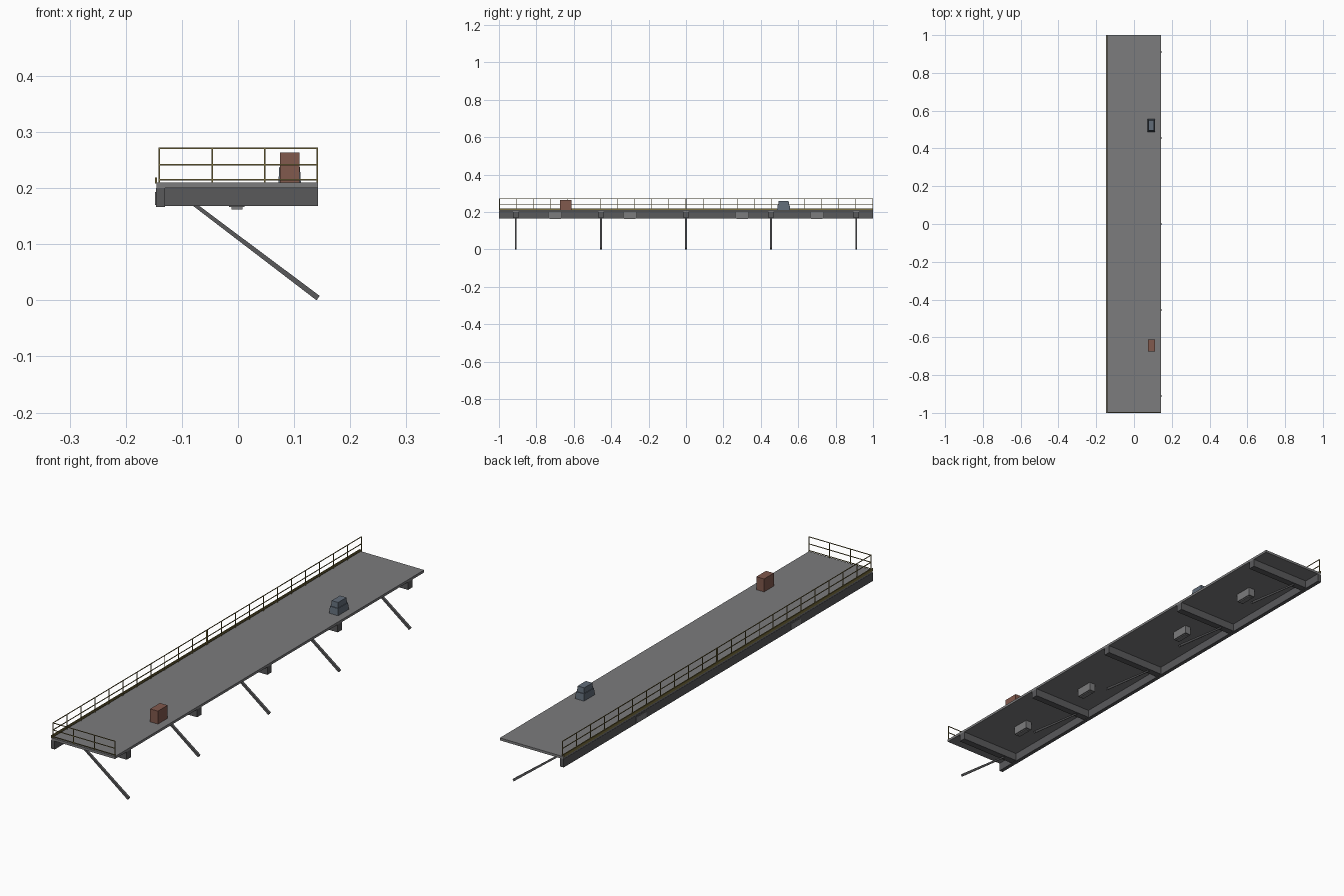
import bpy, bmesh, math
from mathutils import Vector

if "Cube" in bpy.data.objects:
    bpy.data.objects.remove(bpy.data.objects["Cube"])


def material(name, rgb):
    m = bpy.data.materials.new(name)
    m.diffuse_color = (*rgb, 1)
    m.use_nodes = True
    m.node_tree.nodes["Principled BSDF"].inputs["Base Color"].default_value = m.diffuse_color
    return m


DARK = material("dark_steel", (0.10, 0.10, 0.105))
GREY = material("deck_grey", (0.20, 0.20, 0.205))
YELLOW = material("rail_yellow", (0.20, 0.16, 0.05))
BROWN = material("rust_brown", (0.22, 0.10, 0.075))
BLUE = material("blue_grey", (0.12, 0.15, 0.19))


def make(name, bm, mat):
    me = bpy.data.meshes.new(name)
    bm.to_mesh(me)
    bm.free()
    ob = bpy.data.objects.new(name, me)
    bpy.context.collection.objects.link(ob)
    if mat:
        me.materials.append(mat)
    return ob


def add_box(bm, x, y, z, taper=1.0):
    """Box from (min, max) ranges; taper scales the top face."""
    mid = Vector(((x[0] + x[1]) / 2, (y[0] + y[1]) / 2, (z[0] + z[1]) / 2))
    size = (x[1] - x[0], y[1] - y[0], z[1] - z[0])
    for v in bmesh.ops.create_cube(bm, size=1)["verts"]:
        k = taper if v.co.z > 0 else 1
        v.co = Vector((v.co.x * size[0] * k, v.co.y * size[1] * k, v.co.z * size[2])) + mid


def box(name, x, y, z, mat=None, taper=1.0):
    bm = bmesh.new()
    add_box(bm, x, y, z, taper)
    return make(name, bm, mat)


# Deck slab and the long edge girder
box("deck", (-0.145, 0.143), (-1, 1), (0.20, 0.21), GREY)
box("edge_girder", (-0.146, -0.130), (-1, 1), (0.166, 0.20), DARK)

# Cross beams with a diagonal strut under each
for i in range(5):
    y = -0.91 + 0.455 * i
    box("cross_beam", (-0.131, 0.143), (y - 0.014, y + 0.014), (0.168, 0.20), DARK)
    bm = bmesh.new()
    profile = [(-0.081, 0.169), (-0.070, 0.169), (0.1455, 0.008), (0.140, 0.0)]
    face = bm.faces.new([bm.verts.new((px, y - 0.005, pz)) for px, pz in profile])
    new = bmesh.ops.extrude_face_region(bm, geom=[face])["geom"]
    bmesh.ops.translate(bm, vec=(0, 0.01, 0),
                        verts=[g for g in new if isinstance(g, bmesh.types.BMVert)])
    bmesh.ops.recalc_face_normals(bm, faces=bm.faces)
    make("diagonal_strut", bm, DARK)

# Under-deck lamps: housing and smaller lens
for y in (-0.7, -0.3, 0.3, 0.7):
    box("lamp_housing", (-0.016, 0.012), (y - 0.037, y + 0.037), (0.166, 0.20), GREY)
    box("lamp_lens", (-0.012, 0.008), (y - 0.031, y + 0.031), (0.162, 0.166), GREY)

# Panels on the outer girder face
for y in (-0.5, 0.5):
    box("girder_panel", (-0.148, -0.146), (y - 0.033, y + 0.033), (0.170, 0.193), GREY)

# Kick plate along the long edge
box("kick_plate", (-0.1475, -0.1445), (-1, 1), (0.208, 0.219), YELLOW)

# Long guard rail: posts and rails, in two sections
R = 0.0013
bm = bmesh.new()
for side in (-1, 1):
    for i in range(12):
        y = side * (0.0025 + i * (0.9975 - R - 0.001) / 11)
        add_box(bm, (-0.14 - R, -0.14 + R), (y - R, y + R), (0.21, 0.272))
for z in (0.215, 0.242, 0.271):
    add_box(bm, (-0.14 - R, -0.14 + R), (-0.998, 0.998), (z - R, z + R))
make("side_guard_rail", bm, YELLOW)

# End guard rail across the front
bm = bmesh.new()
for i in range(4):
    x = -0.14 + i * 0.2815 / 3
    add_box(bm, (x - R, x + R), (-0.997 - R, -0.997 + R), (0.21, 0.272))
for z in (0.215, 0.242, 0.271):
    add_box(bm, (-0.14, 0.1428), (-0.997 - R, -0.997 + R), (z - R, z + R))
make("end_guard_rail", bm, YELLOW)

# Equipment standing on the deck
box("brown_cabinet", (0.075, 0.110), (-0.675, -0.612), (0.21, 0.263), BROWN)
box("blue_unit_base", (0.072, 0.112), (0.487, 0.557), (0.21, 0.238), BLUE, 0.92)
box("blue_unit_top", (0.076, 0.108), (0.493, 0.551), (0.238, 0.260), BLUE, 0.92)
